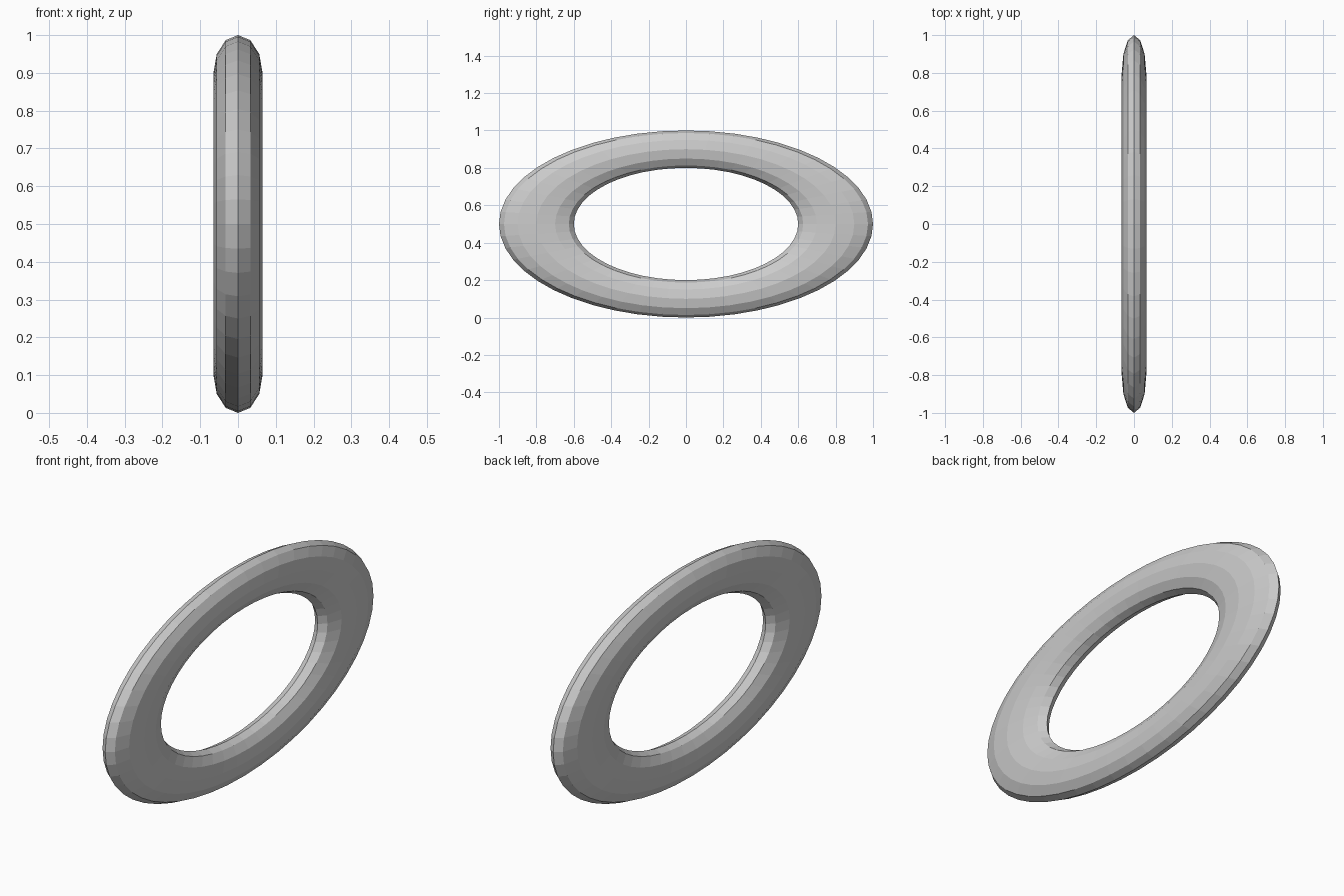
import bpy
from math import pi
from mathutils import Matrix

if "Cube" in bpy.data.objects:
    bpy.data.objects.remove(bpy.data.objects["Cube"])

# Flat-shaded round ring, turned upright and squashed into an oval
bpy.ops.mesh.primitive_torus_add(major_radius=0.8, minor_radius=0.2,
                                 major_segments=48, minor_segments=12)
ring = bpy.context.object
ring.name = "oval_ring"

upright = Matrix.Rotation(pi / 2, 4, 'Y')
squash = Matrix.Diagonal((0.325, 1.0, 0.5, 1.0))
lift = Matrix.Translation((0, 0, 0.5))
ring.data.transform(lift @ squash @ upright)
ring.data.shade_flat()
